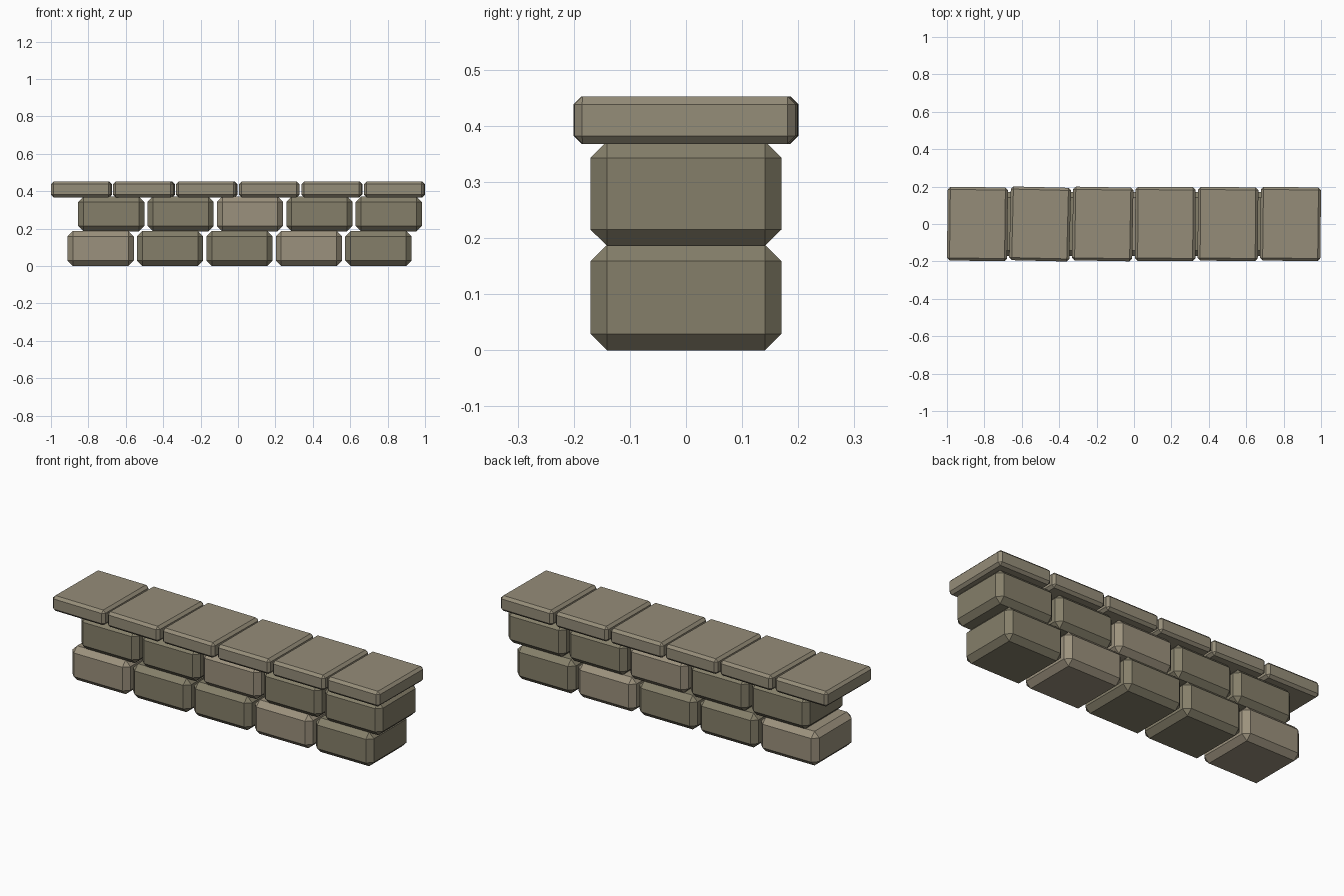
import bpy, bmesh
from math import radians

if "Cube" in bpy.data.objects:
    bpy.data.objects.remove(bpy.data.objects["Cube"])


def material(name, color):
    m = bpy.data.materials.new(name)
    m.diffuse_color = (*color, 1)
    m.use_nodes = True
    m.node_tree.nodes["Principled BSDF"].inputs["Base Color"].default_value = m.diffuse_color
    return m


DARK = material("dark_stone", (0.235, 0.212, 0.144))
LIGHT = material("light_stone", (0.33, 0.285, 0.205))
CAP = material("cap_stone", (0.30, 0.265, 0.19))


def stone(name, x, z0, z1, width, depth, chamfer, mat, yaw=0.0):
    """Chamfered block standing between heights z0 and z1."""
    bm = bmesh.new()
    bmesh.ops.create_cube(bm, size=1)
    bmesh.ops.scale(bm, vec=(width, depth, z1 - z0), verts=bm.verts)
    bmesh.ops.bevel(bm, geom=bm.edges[:], offset=chamfer, segments=1,
                    profile=0.5, affect='EDGES')
    mesh = bpy.data.meshes.new(name)
    bm.to_mesh(mesh)
    bm.free()
    mesh.materials.append(mat)
    ob = bpy.data.objects.new(name, mesh)
    ob.location = (x, 0, (z0 + z1) / 2)
    ob.rotation_euler.z = radians(yaw)
    bpy.context.collection.objects.link(ob)


# Two staggered courses of wall blocks
for i in range(5):
    stone(f"lower_block_{i + 1}", -0.734 + 0.371 * i, 0.0, 0.188,
          0.354, 0.34, 0.029, LIGHT if i in (0, 3) else DARK)
    stone(f"upper_block_{i + 1}", -0.678 + 0.371 * i, 0.186, 0.372,
          0.354, 0.34, 0.029, LIGHT if i == 2 else DARK)

# Overhanging cap stones, each slightly twisted
for i, yaw in enumerate((-0.7, -1.4, -1.0, -0.2, -0.5, -0.7)):
    stone(f"cap_stone_{i + 1}", -0.837 + 0.3348 * i, 0.368, 0.452,
          0.322, 0.394, 0.014, CAP, yaw)
